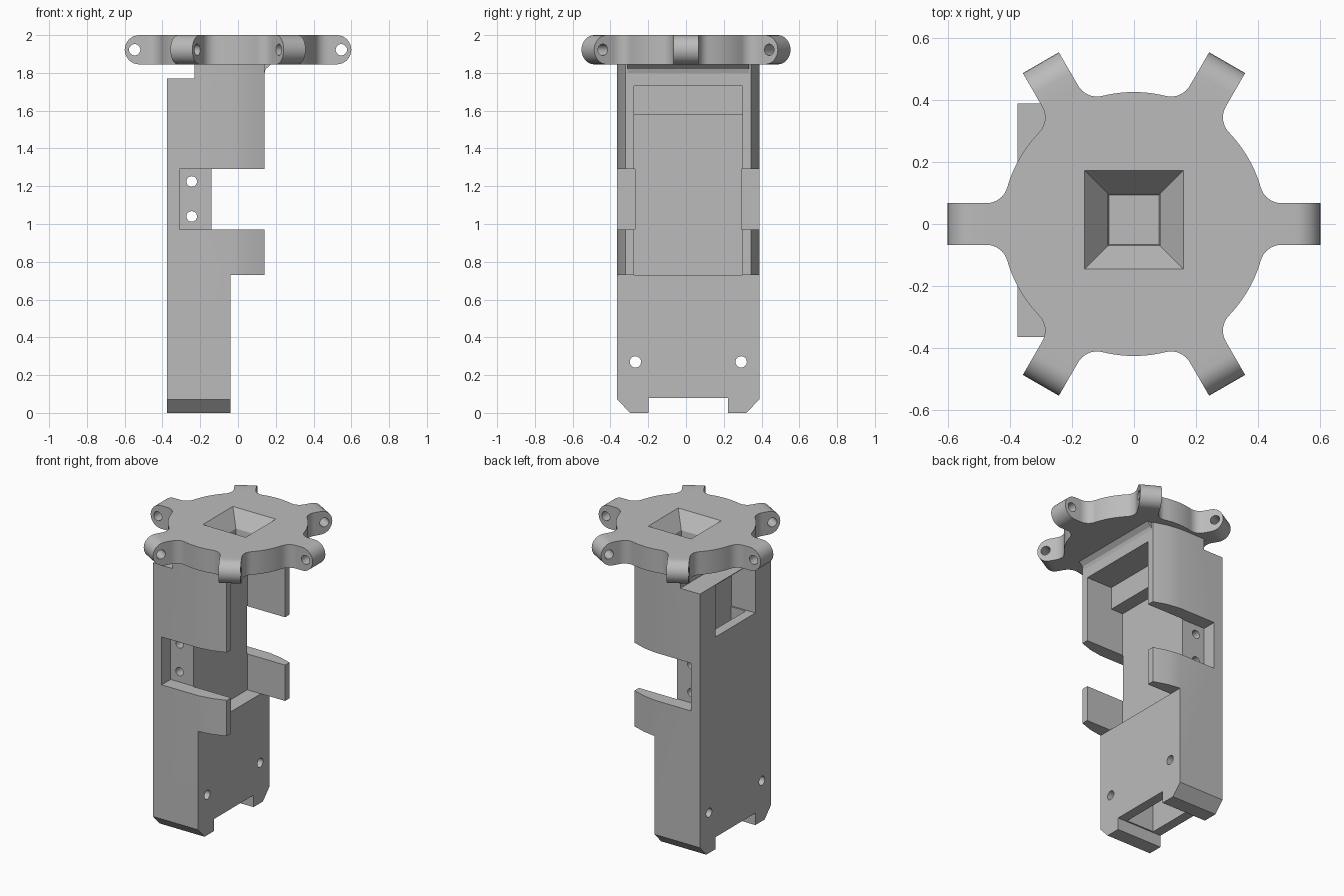
import bpy, bmesh, math
from mathutils import Matrix, Vector

if "Cube" in bpy.data.objects:
    bpy.data.objects.remove(bpy.data.objects["Cube"])

grey = bpy.data.materials.new("plain grey")
grey.use_nodes = True
grey.diffuse_color = (0.5, 0.5, 0.5, 1)
grey.node_tree.nodes["Principled BSDF"].inputs["Base Color"].default_value = (0.5, 0.5, 0.5, 1)

YC = 0.012            # the column sits slightly behind the cap centre
CAP_LOW, CAP_TOP = 1.845, 2.0


def finish(bm, name):
    bmesh.ops.recalc_face_normals(bm, faces=bm.faces)
    me = bpy.data.meshes.new(name)
    bm.to_mesh(me)
    bm.free()
    me.materials.append(grey)
    ob = bpy.data.objects.new(name, me)
    bpy.context.collection.objects.link(ob)
    return ob


def prism(name, points, sweep):
    """Extrude a closed outline of 3D points along a vector."""
    bm = bmesh.new()
    face = bm.faces.new([bm.verts.new(p) for p in points])
    ext = bmesh.ops.extrude_face_region(bm, geom=[face])["geom"]
    bmesh.ops.translate(bm, vec=Vector(sweep),
                        verts=[v for v in ext if isinstance(v, bmesh.types.BMVert)])
    return finish(bm, name)


def box(x0, x1, y0, y1, z0, z1, name="cutter"):
    return prism(name, [(x0, y0, z0), (x1, y0, z0), (x1, y1, z0), (x0, y1, z0)], (0, 0, z1 - z0))


def mid_box(x0, x1, half, z0, z1):
    return box(x0, x1, YC - half, YC + half, z0, z1)


def rod(centre, axis, radius, length):
    bm = bmesh.new()
    turn = Vector((0, 0, 1)).rotation_difference(Vector(axis)).to_matrix().to_4x4()
    bmesh.ops.create_cone(bm, cap_ends=True, segments=24, radius1=radius, radius2=radius,
                          depth=length, matrix=Matrix.Translation(centre) @ turn)
    return finish(bm, "cutter")


def cut(ob, cutters):
    for c in cutters:
        c.hide_render = True
        mod = ob.modifiers.new("cut", "BOOLEAN")
        mod.operation, mod.solver, mod.object = "DIFFERENCE", "EXACT", c
        bpy.context.view_layer.update()
        done = ob.evaluated_get(bpy.context.evaluated_depsgraph_get())
        mesh = bpy.data.meshes.new_from_object(done)
        ob.modifiers.clear()
        ob.data = mesh
        bpy.data.objects.remove(c)


def smooth(ob):
    bpy.ops.object.select_all(action="DESELECT")
    ob.select_set(True)
    bpy.context.view_layer.objects.active = ob
    bpy.ops.object.shade_smooth_by_angle(angle=math.radians(30))


# Column with side walls that taper towards the open face
half = [(-0.375, 0.376), (-0.04, 0.376), (0.05, 0.362), (0.14, 0.332)]
outline = [(x, YC - y, 0) for x, y in half] + [(x, YC + y, 0) for x, y in reversed(half)]
column = prism("column", outline, (0, 0, CAP_LOW))
cutters = [
    box(-0.04, 1, -1, 1, -1, 0.73),             # thinner lower half
    mid_box(-0.14, 1, 0.286, 0.73, 1.58),       # front bay
    mid_box(-0.05, 1, 0.286, 1.5, 1.73),        # shallow upper bay
    mid_box(-1, 1, 0.21, -1, 0.08),             # foot notch
    mid_box(-0.31, -0.105, 0.2, -1, 0.65),      # lower hollow
    mid_box(-0.31, -0.2, 0.2, 0.6, 1.6),        # upper hollow
    mid_box(-1, -0.2, 0.21, 1.42, 1.765),       # rear window
    box(-1, -0.23, -1, 1, 1.77, 3),             # rear shoulder step
]
for s in (-1, 1):
    # Side pockets, bottom chamfers and screw holes
    a, b = sorted((YC + s * 0.281, YC + s))
    cutters.append(box(-0.31, 1, a, b, 0.97, 1.29))
    cutters.append(prism("cutter", [(-1, YC + s * 0.45, 0.151), (-1, YC + s * 0.45, -0.1),
                                    (-1, YC + s * 0.215, -0.1)], (2, 0, 0)))
    cutters.append(rod((0, YC + s * 0.28, 0.27), (1, 0, 0), 0.03, 2))
for z in (1.04, 1.225):
    cutters.append(rod((-0.245, 0, z), (0, 1, 0), 0.028, 2))
cut(column, cutters)
smooth(column)

# Flared lip where the column meets the cap
lip = prism("column_lip", [(0.139, -0.31, 1.795), (0.147, -0.31, 1.82),
                           (0.175, -0.31, CAP_LOW), (0.139, -0.31, CAP_LOW)], (0, 0.644, 0))

# Round cap outline, with a fillet on each side of every arm
R, FILLET, ARM = 0.425, 0.07, 0.067
root = math.sqrt((R + FILLET) ** 2 - (ARM + FILLET) ** 2)
lean = math.atan2(ARM + FILLET, root)
pts = []
for k in range(6):
    sector = []
    for i in range(9):                          # fillet from arm to rim
        t = -math.pi / 2 - (math.pi / 2 - lean) * i / 8
        sector.append(Vector((root + FILLET * math.cos(t), ARM + FILLET + FILLET * math.sin(t), 0)))
    first = [Vector((p.x, -p.y, 0)) for p in reversed(sector)]
    rim = []
    for i in range(1, 10):                      # rim up to the next arm
        t = lean + (math.pi / 3 - 2 * lean) * i / 10
        rim.append(Vector((R * math.cos(t), R * math.sin(t), 0)))
    turn = Matrix.Rotation(k * math.pi / 3, 3, "Z")
    pts += [turn @ p + Vector((0, 0, CAP_LOW)) for p in first + sector + rim]
cap = prism("cap", pts, (0, 0, CAP_TOP - CAP_LOW))

# Square funnel and short shaft in the cap
bm = bmesh.new()
rings = []
for h, z in ((0.204, 2.06), (0.084, 1.9), (0.08, 1.86)):
    rings.append([bm.verts.new((sx * h, 0.014 + sy * h, z))
                  for sx, sy in ((-1, -1), (1, -1), (1, 1), (-1, 1))])
for low, high in zip(rings, rings[1:]):
    for i in range(4):
        j = (i + 1) % 4
        bm.faces.new((low[i], low[j], high[j], high[i]))
bm.faces.new(rings[0])
bm.faces.new(rings[-1])
cut(cap, [finish(bm, "cutter")])
smooth(cap)

# Six round-ended arm tips with pin holes
mid, rad = (CAP_LOW + CAP_TOP) / 2, (CAP_TOP - CAP_LOW) / 2
for k in range(6):
    side = [(root, -ARM, CAP_LOW)]
    for i in range(17):
        t = math.pi * (i / 16 - 0.5)
        side.append((0.6 - rad + rad * math.cos(t), -ARM, mid + rad * math.sin(t)))
    side.append((root, -ARM, CAP_TOP))
    tip = prism("arm_tip_%d" % (k + 1), side, (0, 2 * ARM, 0))
    cut(tip, [rod((0.547, 0, mid), (0, 1, 0), 0.03, 1)])
    tip.data.transform(Matrix.Rotation(k * math.pi / 3, 4, "Z"))
    smooth(tip)
